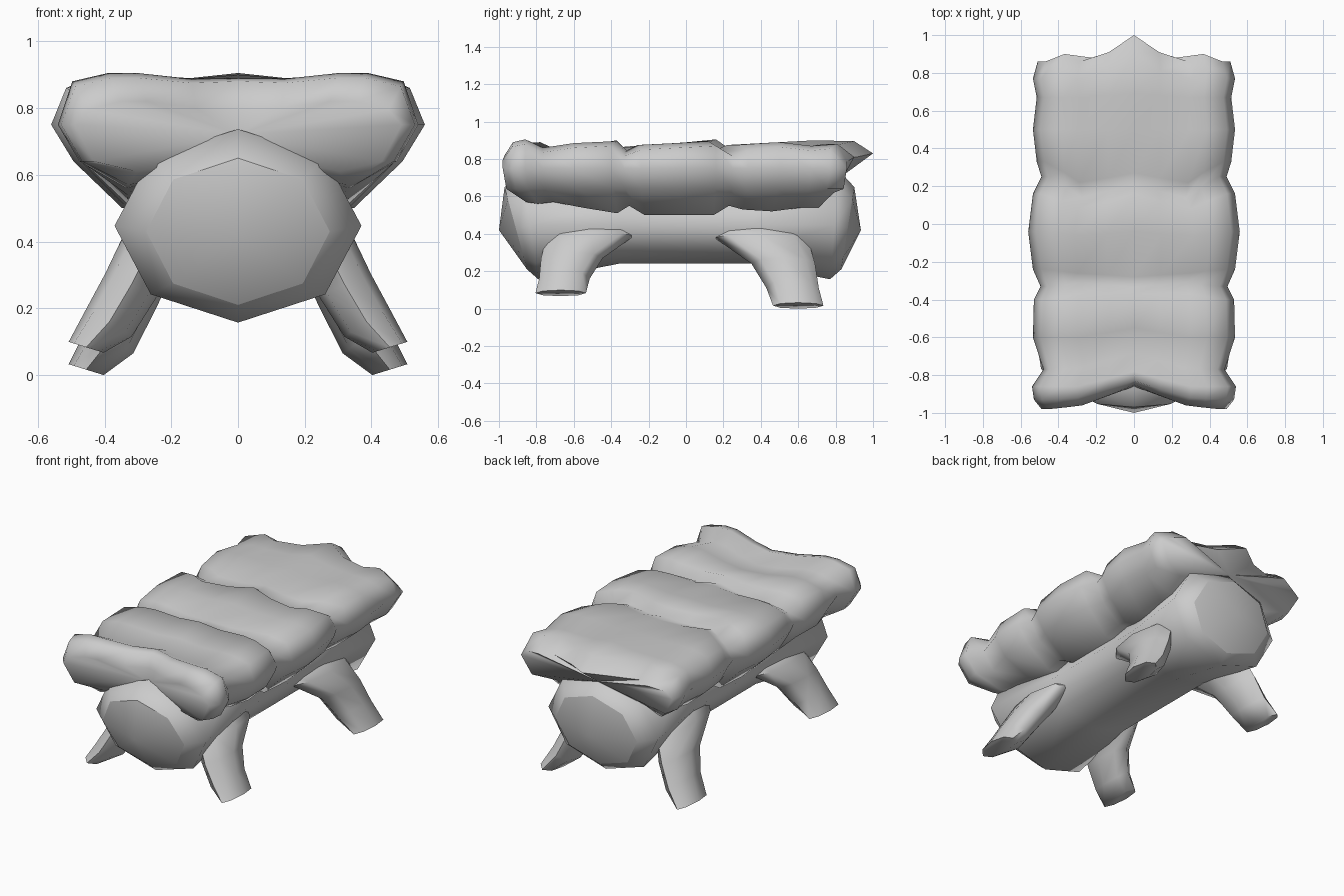
import bpy, bmesh, math
from mathutils import Vector


def finish(name, rings, cap_centres=(None, None), angle=60, sharp_caps=False):
    """Loft closed rings into a solid; caps are fans or single faces."""
    bm = bmesh.new()
    loops = [[bm.verts.new(p) for p in r] for r in rings]
    n = len(loops[0])
    for a, b in zip(loops, loops[1:]):
        for i in range(n):
            j = (i + 1) % n
            bm.faces.new((a[i], a[j], b[j], b[i]))
    for loop, c in zip((loops[0], loops[-1]), cap_centres):
        if c is None:
            bm.faces.new(loop)
        else:
            v = bm.verts.new(c)
            for i in range(n):
                bm.faces.new((loop[i], loop[(i + 1) % n], v))
        if sharp_caps:
            for i in range(n):
                bm.edges.get((loop[i], loop[(i + 1) % n])).smooth = False
    bmesh.ops.recalc_face_normals(bm, faces=bm.faces)
    me = bpy.data.meshes.new(name)
    bm.to_mesh(me)
    bm.free()
    ob = bpy.data.objects.new(name, me)
    bpy.context.collection.objects.link(ob)
    bpy.ops.object.select_all(action='DESELECT')
    ob.select_set(True)
    bpy.context.view_layer.objects.active = ob
    bpy.ops.object.shade_smooth_by_angle(angle=math.radians(angle))
    return ob


# Octagonal body with a narrower waist and slightly domed ends
def body_ring(y_top, y_bottom, rx, rz, cz):
    ring = []
    for k in range(8):
        a = k * math.pi / 4
        t = (math.sin(a) + 1) / 2
        ring.append((rx * math.cos(a), y_bottom + (y_top - y_bottom) * t,
                     cz + rz * math.sin(a)))
    return ring


finish("body", [
    body_ring(-0.97, -0.85, 0.275, 0.22, 0.43),
    body_ring(-0.88, -0.79, 0.37, 0.29, 0.447),
    body_ring(-0.36, -0.36, 0.31, 0.21, 0.45),
    body_ring(0.36, 0.36, 0.31, 0.21, 0.45),
    body_ring(0.82, 0.77, 0.37, 0.29, 0.447),
    body_ring(0.90, 0.83, 0.275, 0.22, 0.43),
], ((0, -1.0, 0.42), (0, 0.935, 0.42)), 60, True)


# Padded cover: y at edge / middle / centre, half width, top z, centre z, lower z
PAD = [
    (-0.98, -0.96, -0.85, 0.49, 0.81, 0.80, 0.61),
    (-0.93, -0.92, -0.83, 0.53, 0.88, 0.88, 0.57),
    (-0.86, -0.86, -0.78, 0.54, 0.895, 0.89, 0.56),
    (-0.77, -0.76, -0.68, 0.48, 0.85, 0.845, 0.57),
    (-0.60, -0.60, -0.55, 0.535, 0.875, 0.865, 0.54),
    (-0.40, -0.37, -0.37, 0.53, 0.885, 0.90, 0.51),
    (-0.33, -0.31, -0.335, 0.495, 0.83, 0.865, 0.55),
    (-0.24, -0.26, -0.28, 0.535, 0.865, 0.87, 0.50),
    (-0.04, -0.06, -0.04, 0.56, 0.875, 0.885, 0.50),
    (0.16, 0.08, 0.16, 0.535, 0.885, 0.905, 0.50),
    (0.25, 0.14, 0.21, 0.49, 0.83, 0.87, 0.55),
    (0.33, 0.22, 0.27, 0.515, 0.865, 0.875, 0.53),
    (0.50, 0.50, 0.50, 0.535, 0.88, 0.89, 0.52),
    (0.67, 0.67, 0.69, 0.515, 0.86, 0.90, 0.54),
    (0.77, 0.77, 0.90, 0.535, 0.87, 0.895, 0.54),
    (0.86, 0.86, 1.00, 0.51, 0.80, 0.83, 0.62),
]


def pad_ring(ye, ym, yc, w, zm, zc, zb):
    lump = 0.04 if ye > 0.7 else 0
    half = [
        (0.26 * w, (yc + ym) / 2 - lump / 2, (zm + zc) / 2 - 0.005),
        (0.56 * w, ym, zm + 0.01),
        (0.72 * w, (ym + ye) / 2 + lump, zm + 0.01),
        (0.92 * w, ye, zm - 0.015),
        (w, ye, 0.75),
        (0.88 * w, ye * 0.98, 0.64),
        (0.62 * w, ye * 0.92, zb),
    ]
    left = [(-x, y, z) for x, y, z in reversed(half)]
    return [(0, yc, zc)] + half + [(0, ye * 0.88, zb + 0.06)] + left


finish("padded_cover", [pad_ring(*r) for r in PAD],
       ((0, -0.86, 0.72), (0, 0.85, 0.72)), 75)


# Splayed legs: octagonal sections set across a bent centre line
def leg(name, side, stations):
    rings = []
    for (x, y, z), wide, thick, tilt in stations:
        u = Vector((math.cos(tilt), 0, math.sin(tilt)))
        ring = []
        for k in range(8):
            a = k * math.pi / 4
            p = Vector((x, y, z)) + u * (thick * math.cos(a))
            p.y += wide * math.sin(a)
            ring.append((p.x * side, p.y, p.z))
        rings.append(ring)
    finish(name, rings, angle=70)


FRONT = [((0.15, -0.50, 0.46), 0.22, 0.08, 0.3),
         ((0.26, -0.51, 0.39), 0.235, 0.09, 0.2),
         ((0.32, -0.61, 0.27), 0.165, 0.085, 0.4),
         ((0.385, -0.65, 0.16), 0.135, 0.08, 0.6),
         ((0.455, -0.67, 0.083), 0.135, 0.055, 0.3)]
BACK = [((0.15, 0.40, 0.46), 0.22, 0.08, 0.3),
        ((0.26, 0.40, 0.38), 0.25, 0.09, 0.2),
        ((0.32, 0.52, 0.24), 0.17, 0.085, 0.4),
        ((0.38, 0.57, 0.11), 0.14, 0.08, 0.6),
        ((0.455, 0.60, 0.016), 0.135, 0.055, 0.3)]
for label, side in (("left", -1), ("right", 1)):
    leg("front_leg_" + label, side, FRONT)
    leg("back_leg_" + label, side, BACK)
